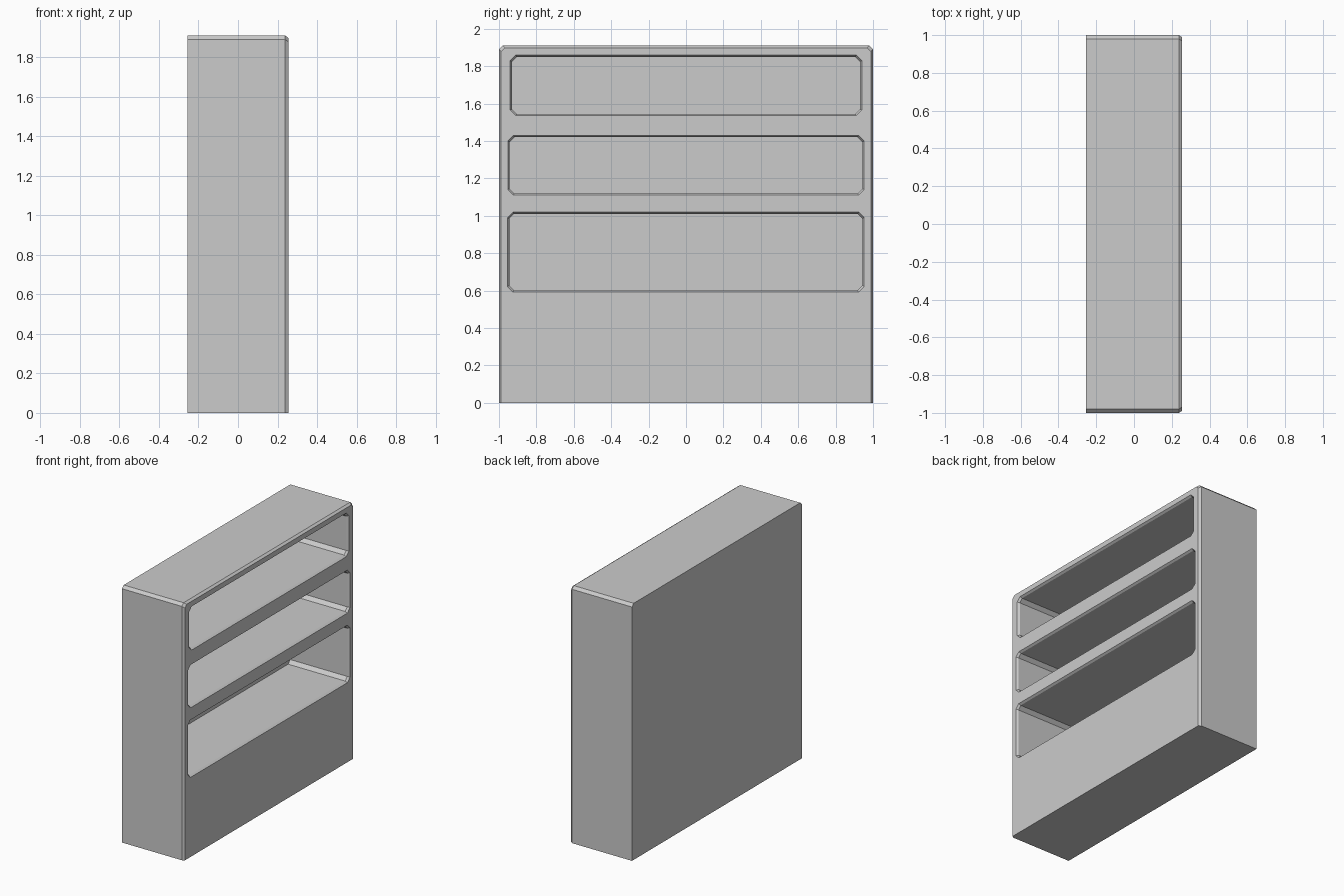
import bpy
import bmesh

if "Cube" in bpy.data.objects:
    bpy.data.objects.remove(bpy.data.objects["Cube"])


def loft(name, sections):
    """Solid through matching (x, [(y, z), ...]) cross-sections."""
    bm = bmesh.new()
    rings = [[bm.verts.new((x, y, z)) for y, z in pts] for x, pts in sections]
    n = len(rings[0])
    for a, b in zip(rings, rings[1:]):
        for i in range(n):
            j = (i + 1) % n
            bm.faces.new((a[i], a[j], b[j], b[i]))
    bm.faces.new(rings[0])
    bm.faces.new(rings[-1])
    bmesh.ops.recalc_face_normals(bm, faces=bm.faces[:])
    mesh = bpy.data.meshes.new(name)
    bm.to_mesh(mesh)
    bm.free()
    obj = bpy.data.objects.new(name, mesh)
    bpy.context.collection.objects.link(obj)
    return obj


def chamfered_rect(y0, y1, z0, z1, c):
    return [(y0 + c, z0), (y1 - c, z0), (y1, z0 + c), (y1, z1 - c),
            (y1 - c, z1), (y0 + c, z1), (y0, z1 - c), (y0, z0 + c)]


def gable(w, h, c):
    return [(-w, 0), (w, 0), (w, h - c), (w - c, h), (-w + c, h), (-w, h - c)]


# Cabinet body: chamfered top corners and a bevelled open side
outer = gable(1.0, 1.91, 0.02)
body = loft("shelf_body", [(-0.255, outer), (0.238, outer),
                           (0.255, gable(0.988, 1.898, 0.02))])

# Shelf recesses with a flared rim
recesses = {
    "top_recess": (-0.94, 0.94, 1.535, 1.86),
    "middle_recess": (-0.953, 0.953, 1.11, 1.43),
    "lower_recess": (-0.955, 0.953, 0.592, 1.02),
}
r = 0.01
for name, (y0, y1, z0, z1) in recesses.items():
    rim = chamfered_rect(y0, y1, z0, z1, 0.03)
    inner = chamfered_rect(y0 + r, y1 - r, z0 + r, z1 - r, 0.025)
    cutter = loft(name, [(-0.23, inner), (0.24, inner), (0.255, rim), (0.3, rim)])
    cutter.hide_render = True
    cutter.hide_set(True)
    mod = body.modifiers.new(name, 'BOOLEAN')
    mod.operation = 'DIFFERENCE'
    mod.solver = 'EXACT'
    mod.object = cutter
